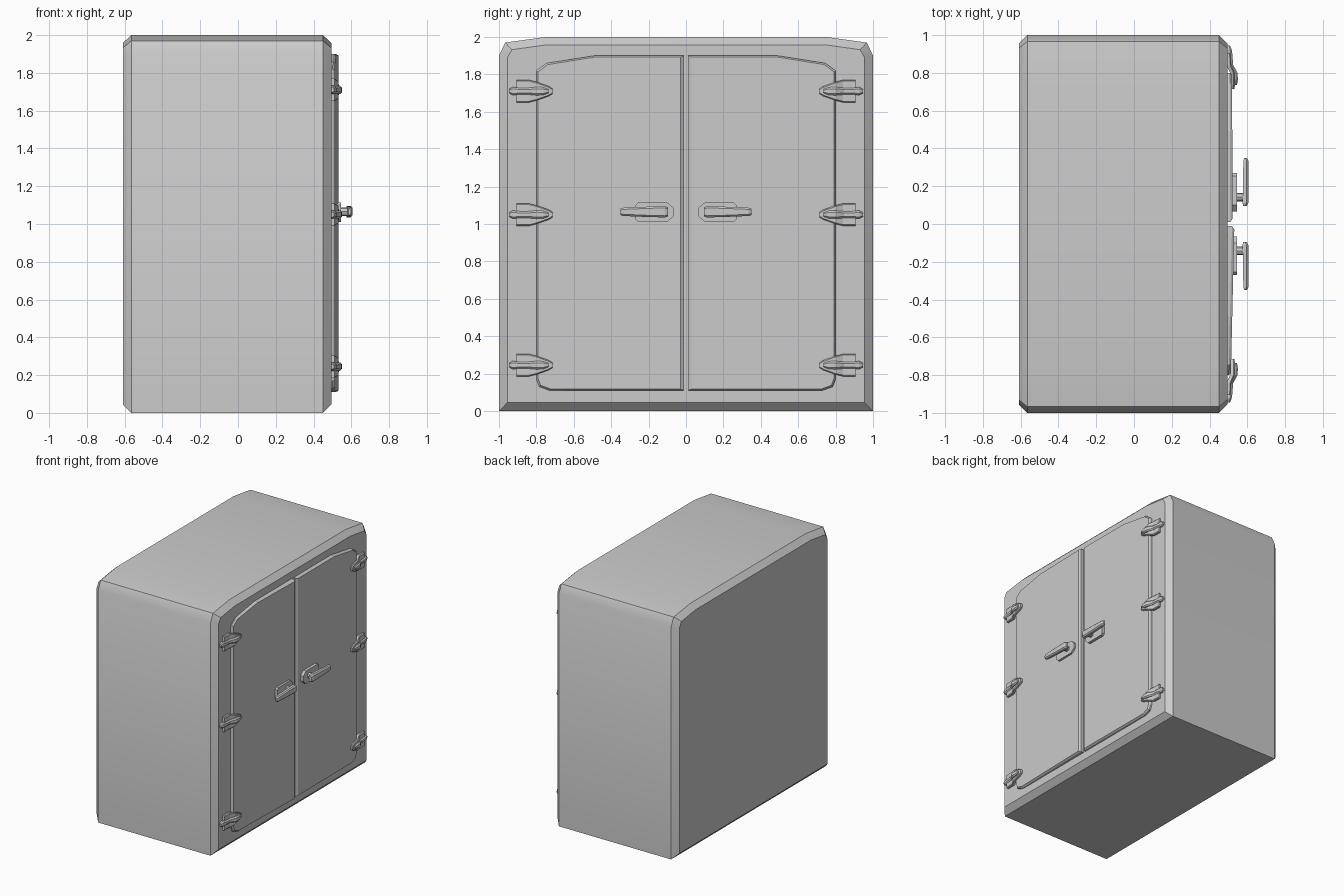
import bpy, bmesh, math

if "Cube" in bpy.data.objects:
    bpy.data.objects.remove(bpy.data.objects["Cube"])


def loft(name, rings, smooth=False, mirror=False):
    """Skin a list of equal-length point rings and cap both ends."""
    bm = bmesh.new()
    loops = [[bm.verts.new((x, -y if mirror else y, z)) for x, y, z in r] for r in rings]
    for a, b in zip(loops, loops[1:]):
        for i in range(len(a)):
            j = (i + 1) % len(a)
            bm.faces.new((a[i], a[j], b[j], b[i]))
    bm.faces.new(loops[0])
    bm.faces.new(loops[-1])
    bmesh.ops.recalc_face_normals(bm, faces=bm.faces)
    me = bpy.data.meshes.new(name)
    bm.to_mesh(me)
    bm.free()
    ob = bpy.data.objects.new(name, me)
    bpy.context.collection.objects.link(ob)
    if smooth:
        bpy.ops.object.select_all(action='DESELECT')
        ob.select_set(True)
        bpy.context.view_layer.objects.active = ob
        bpy.ops.object.shade_smooth_by_angle(angle=math.radians(30))
    return ob


def at_x(x, outline):
    return [(x, y, z) for y, z in outline]


def both_sides(half):
    return half + [(-y, z) for y, z in reversed(half)]


# Cabinet body: crowned outline with chamfered front and back edges
outer = both_sides([(1, 0), (1, 1.9), (0.967, 1.97), (0.75, 2.0)])
inner = both_sides([(0.955, 0.045), (0.955, 1.89), (0.93, 1.932), (0.745, 1.958)])
loft("cabinet_body", [at_x(-0.61, inner), at_x(-0.565, outer),
                      at_x(0.45, outer), at_x(0.494, inner)], smooth=True)


# Doors: rounded outer corners, wide chamfer along the meeting edge
def door(name, mirror, x_hinge, x_centre):
    y0, y1, z0, z1 = 0.011, 0.8, 0.11, 1.9
    outline = [(y0, z0), (0.73, z0), (0.785, 0.13), (y1, 0.17),
               (y1, 1.82), (0.745, 1.86), (0.49, z1), (y0, z1)]

    def face_pt(y, z):
        t = (y - y0) / (y1 - y0)
        u = (z - z0) / (z1 - z0)
        yy = y0 + 0.018 + t * (y1 - y0 - 0.026)
        return (x_centre + (x_hinge - x_centre) * t, yy, z0 + 0.008 + u * (z1 - z0 - 0.016))

    front = [face_pt(y, z) for y, z in outline]
    side = [(p[0] - 0.012, y, z) for p, (y, z) in zip(front, outline)]
    loft(name, [at_x(0.485, outline), side, front], mirror=mirror)


door("right_door", False, 0.519, 0.522)
door("left_door", True, 0.513, 0.531)


# Cross-section along y: (y, half height, back x, front x), chamfered front
def strap(name, stations, zc, mirror, chamfer):
    rings = []
    for y, h, xb, xf in stations:
        c = min(chamfer, h * 0.5)
        rings.append([(xb, y, zc - h), (xf - c, y, zc - h), (xf, y, zc - h + c),
                      (xf, y, zc + h - c), (xf - c, y, zc + h), (xb, y, zc + h)])
    loft(name, rings, mirror=mirror)


hinge_plate = [(0.715, 0.015, 0.512, 0.532), (0.735, 0.027, 0.512, 0.534),
               (0.80, 0.05, 0.510, 0.532), (0.84, 0.06, 0.488, 0.515),
               (0.905, 0.06, 0.488, 0.512)]
hinge_rib = [(0.735, 0.010, 0.525, 0.545), (0.765, 0.021, 0.525, 0.55),
             (0.80, 0.022, 0.515, 0.548), (0.845, 0.018, 0.488, 0.524),
             (0.89, 0.018, 0.488, 0.522), (0.925, 0.022, 0.488, 0.517),
             (0.945, 0.012, 0.488, 0.508)]
lever = [(0.095, 0.024, 0.577, 0.597), (0.112, 0.030, 0.575, 0.605),
         (0.22, 0.027, 0.577, 0.605), (0.335, 0.022, 0.579, 0.605),
         (0.35, 0.017, 0.584, 0.598)]
ZH = 1.065

for mirror, side in ((False, "right"), (True, "left")):
    # Three hinges per door
    for z, level in ((0.245, "lower"), (1.05, "middle"), (1.71, "upper")):
        strap(f"{side}_{level}_hinge_plate", hinge_plate, z, mirror, 0.006)
        strap(f"{side}_{level}_hinge_rib", hinge_rib, z, mirror, 0.009)
    # Handle back plate
    plate = [(0.065, ZH - 0.022), (0.1, ZH - 0.054), (0.255, ZH - 0.054), (0.27, ZH - 0.04),
             (0.27, ZH + 0.035), (0.255, ZH + 0.05), (0.1, ZH + 0.05), (0.065, ZH + 0.02)]
    loft(f"{side}_handle_plate", [at_x(0.505, plate), at_x(0.545, plate)], mirror=mirror)
    # Handle stem
    stem = [(0.142 + 0.023 * math.cos(a), ZH + 0.023 * math.sin(a))
            for a in (math.tau * i / 8 for i in range(8))]
    loft(f"{side}_handle_stem", [at_x(0.535, stem), at_x(0.585, stem)], mirror=mirror)
    # Handle lever
    strap(f"{side}_handle_lever", lever, ZH, mirror, 0.009)
